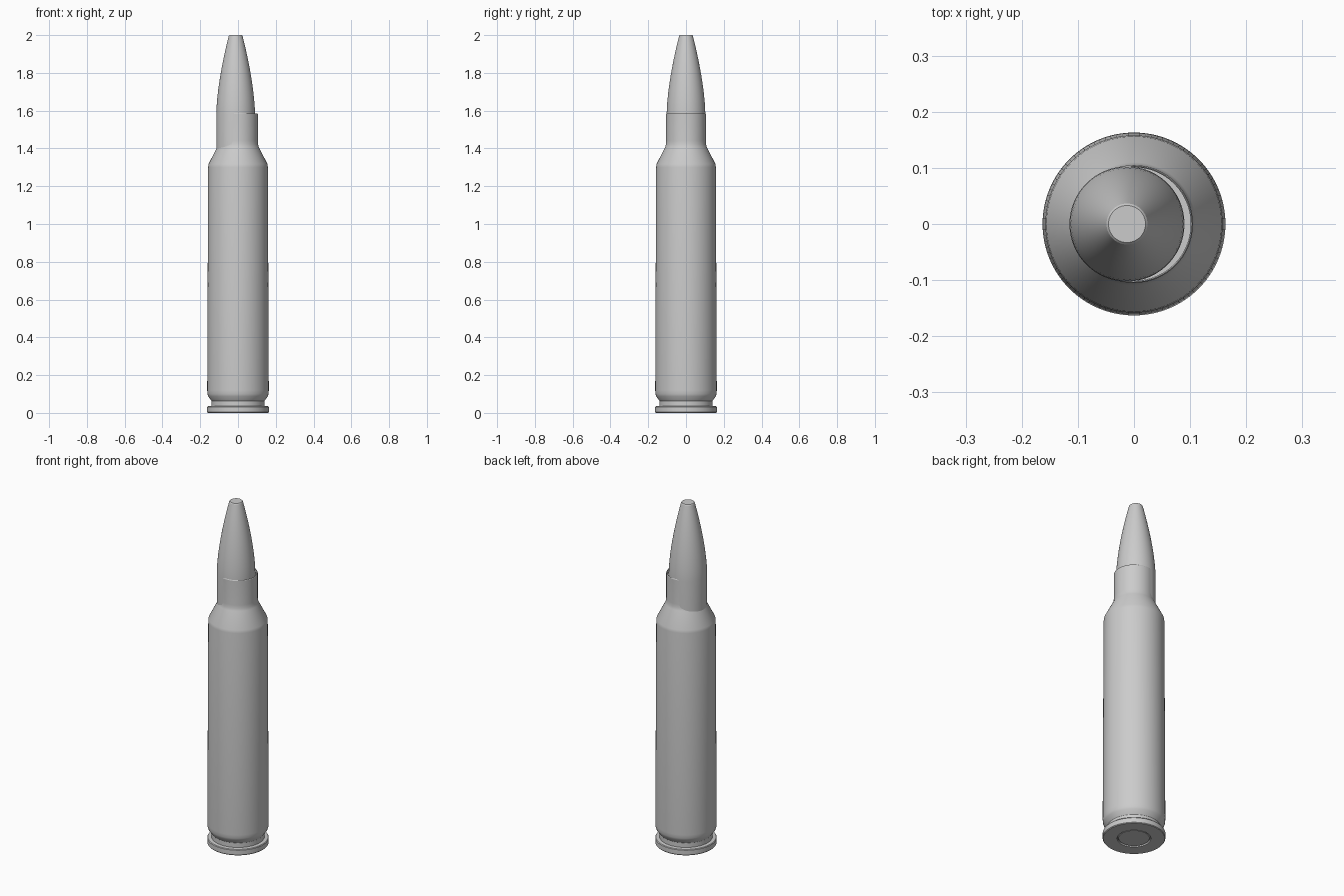
import bpy, bmesh, math

if "Cube" in bpy.data.objects:
    bpy.data.objects.remove(bpy.data.objects["Cube"])

SIDES = 96

def lathe(name, profile, x=0.0):
    """Revolve (radius, height) points around z; zero radius closes the end."""
    bm = bmesh.new()
    rings = []
    for r, z in profile:
        if r == 0:
            rings.append([bm.verts.new((x, 0, z))])
        else:
            rings.append([bm.verts.new((x + r * math.cos(2 * math.pi * i / SIDES),
                                        r * math.sin(2 * math.pi * i / SIDES), z))
                          for i in range(SIDES)])
    for a, b in zip(rings, rings[1:]):
        for i in range(SIDES):
            j = (i + 1) % SIDES
            corners = [a[i % len(a)], a[j % len(a)], b[j % len(b)], b[i % len(b)]]
            bm.faces.new(list(dict.fromkeys(corners)))
    bmesh.ops.recalc_face_normals(bm, faces=bm.faces)
    mesh = bpy.data.meshes.new(name)
    bm.to_mesh(mesh)
    bm.free()
    ob = bpy.data.objects.new(name, mesh)
    bpy.context.collection.objects.link(ob)
    bpy.context.view_layer.objects.active = ob
    ob.select_set(True)
    bpy.ops.object.shade_smooth_by_angle(angle=math.radians(25))
    ob.select_set(False)
    return ob

# Case: base with round pocket, rim, groove, tapered body, shoulder, neck, mouth
lathe("case", [
    (0, 0.012), (0.088, 0.012), (0.088, 0.0), (0.160, 0.0), (0.163, 0.004),
    (0.163, 0.031), (0.160, 0.035), (0.141, 0.037), (0.141, 0.064),
    (0.158, 0.088), (0.162, 0.10), (0.163, 0.12), (0.158, 1.30), (0.156, 1.317),
    (0.110, 1.408), (0.106, 1.422), (0.105, 1.44), (0.105, 1.582),
    (0.103, 1.586), (0.101, 1.584), (0.101, 1.565), (0, 1.565)])

# Disc set in the base pocket
lathe("base_disc", [(0, 0.002), (0.080, 0.002), (0.085, 0.006), (0.085, 0.02), (0, 0.02)])

# Tip: slightly off-centre, straight shank then a curved taper to a flat end
STEPS = 12
taper = [(0.1025 - 0.066 * (i / STEPS) ** 1.6, 1.58 + 0.416 * i / STEPS)
         for i in range(STEPS + 1)]
lathe("tip", [(0, 1.38), (0.1025, 1.38)] + taper + [(0.033, 2.0), (0, 2.0)], x=-0.0125)
